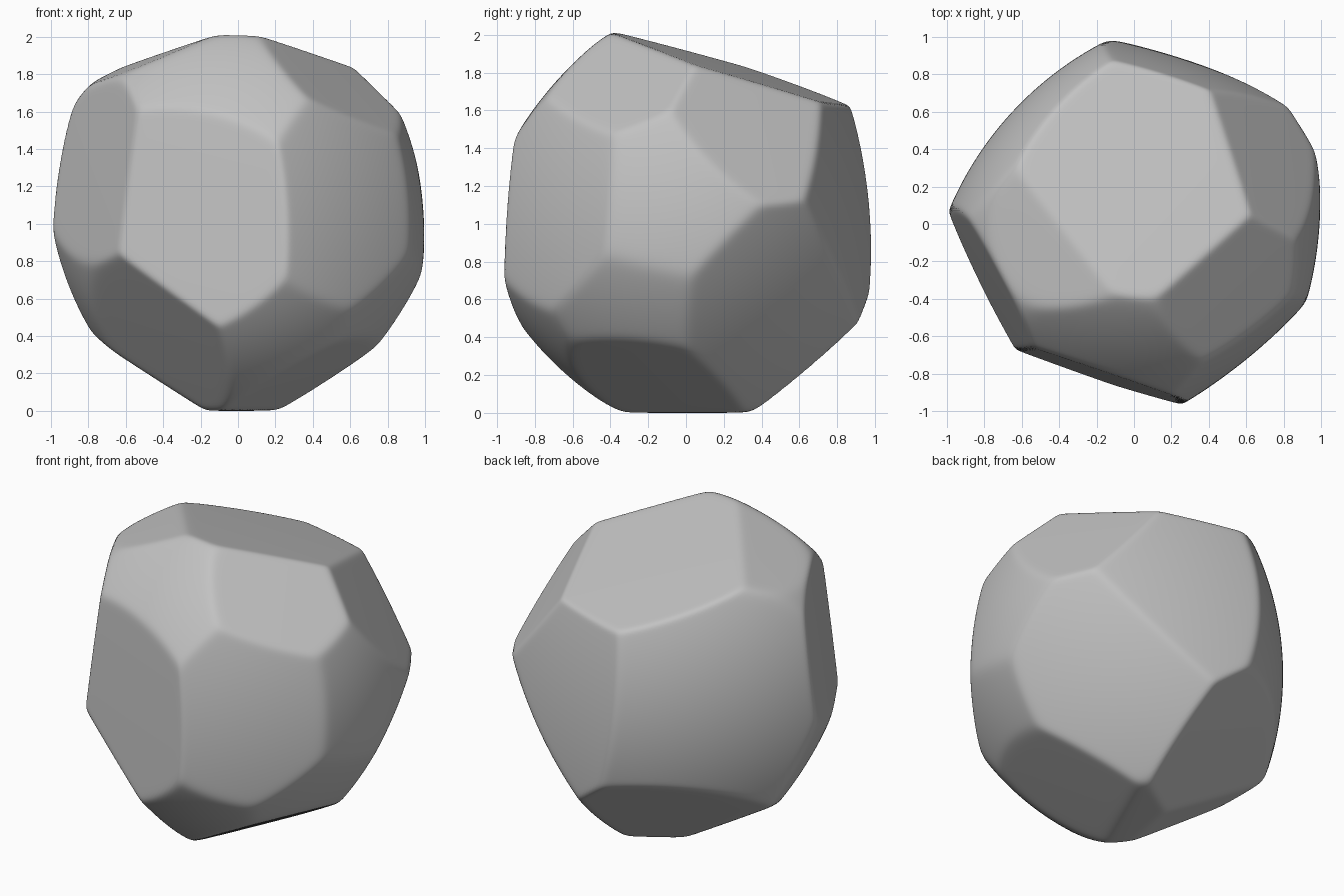
import bpy
import bmesh
from math import sqrt
from mathutils import Vector

cube = bpy.data.objects.get("Cube")
if cube:
    bpy.data.objects.remove(cube, do_unlink=True)

# Chipped faces of the boulder: outward direction, distance from the middle,
# and the radius of the face's own gentle bulge
BALL_RADIUS = 1.08
SHARPNESS = 120
FLAT = 40
CHIPS = [
    ((0.06, 0.30, 0.95), 0.845, FLAT),    # top
    ((-0.31, -0.95, 0.05), 0.83, FLAT),   # front
    ((-0.12, -0.80, 0.58), 0.995, 2),     # upper front
    ((0.62, -0.77, 0.10), 0.93, 3),       # front, +x side
    ((0.56, -0.34, 0.76), 0.96, FLAT),    # upper front, +x side
    ((0.74, 0.40, 0.54), 0.93, FLAT),     # upper back, +x side
    ((0.98, -0.12, 0.08), 0.985, 2),      # +x side
    ((0.80, -0.25, -0.55), 0.98, 2),      # lower +x side
    ((0.70, 0.50, -0.50), 0.905, 3),      # lower back, +x side
    ((0.31, 0.94, 0.10), 0.905, 4),       # back
    ((-0.73, 0.68, 0.00), 0.885, 1.8),    # back, -x side
    ((-0.88, -0.45, 0.12), 0.85, FLAT),   # front, -x side
    ((-0.38, -0.05, 0.92), 0.99, FLAT),   # upper -x side
    ((-0.82, -0.38, -0.42), 0.90, 2),     # lower -x side
    ((-0.62, -0.50, -0.60), 0.84, FLAT),  # lower front, -x side
    ((0.22, -0.72, -0.66), 1.01, 1.6),    # lower front
    ((0.45, -0.20, -0.87), 0.92, FLAT),   # underside, +x side
    ((-0.51, 0.10, -0.86), 0.935, FLAT),  # underside, -x side
    ((-0.38, 0.58, -0.72), 0.87, FLAT),   # underside back
    ((0.00, 0.00, -1.00), 1.01, FLAT),    # resting face
]
CHIPS = [(Vector(n).normalized(), d, r) for n, d, r in CHIPS]


def chip_limit(direction, normal, distance, bulge):
    """How far a ray from the middle travels before it meets a chip."""
    offset = distance - bulge
    along = normal.dot(direction) * offset
    return along + sqrt(along ** 2 - offset ** 2 + bulge ** 2)


def surface_radius(direction):
    """Softly blended nearest limit of the ball and all chips."""
    total = BALL_RADIUS ** -SHARPNESS
    for chip in CHIPS:
        total += chip_limit(direction, *chip) ** -SHARPNESS
    return total ** (-1 / SHARPNESS)


# Boulder body: a ball pulled in to the chipped faces
bm = bmesh.new()
bmesh.ops.create_icosphere(bm, subdivisions=7, radius=1)
for v in bm.verts:
    u = v.co.normalized()
    v.co = u * surface_radius(u)
for f in bm.faces:
    f.smooth = True

# Stand it on the ground
bmesh.ops.translate(bm, verts=bm.verts, vec=(0, 0, -min(v.co.z for v in bm.verts)))

mesh = bpy.data.meshes.new("boulder")
bm.to_mesh(mesh)
bm.free()
boulder = bpy.data.objects.new("boulder", mesh)
bpy.context.collection.objects.link(boulder)

# Stone colour
stone = bpy.data.materials.new("stone grey")
stone.use_nodes = True
colour = (0.54, 0.54, 0.54, 1)
stone.diffuse_color = colour
stone.node_tree.nodes["Principled BSDF"].inputs["Base Color"].default_value = colour
mesh.materials.append(stone)
